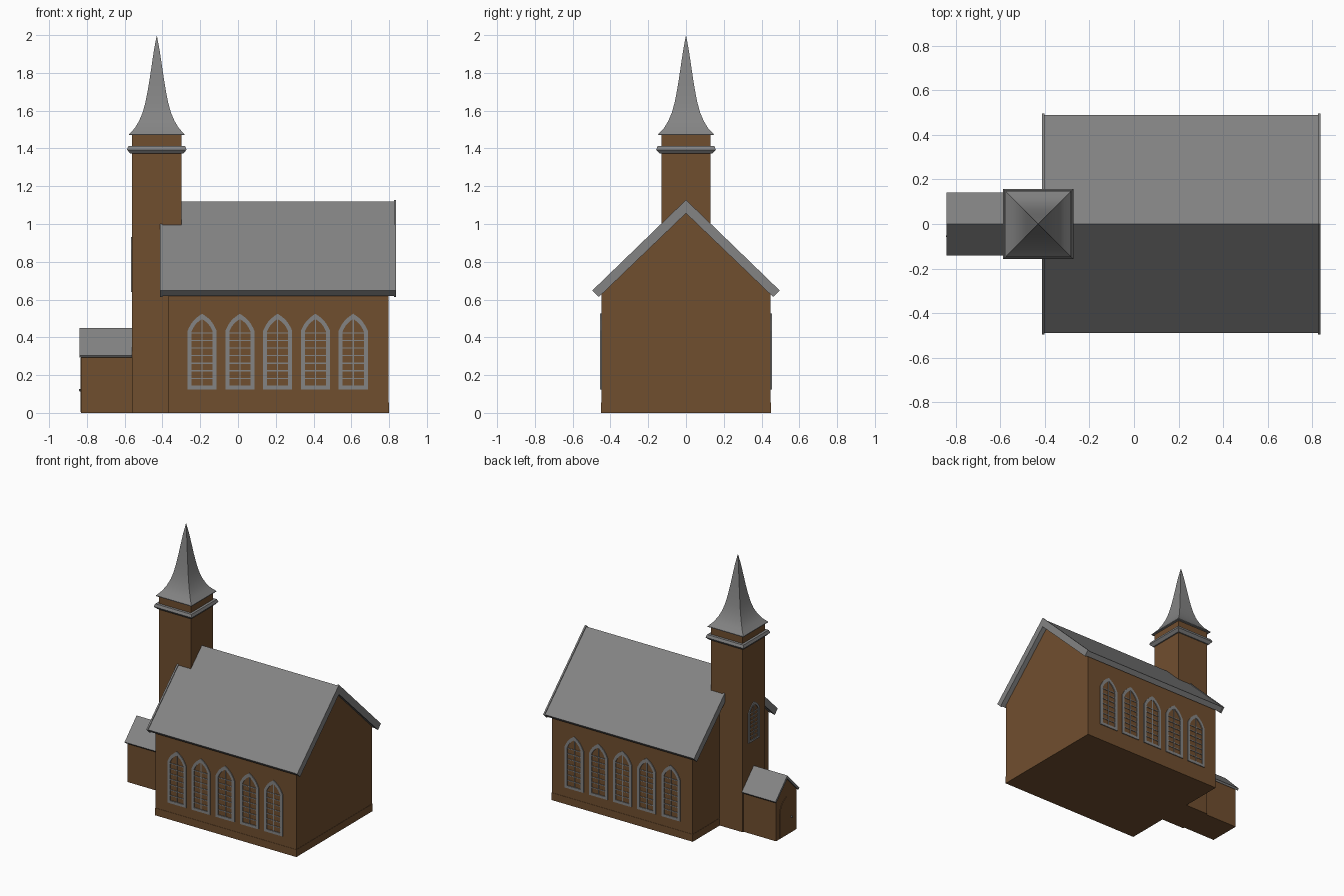
import bpy, bmesh
from math import pi, sin

if "Cube" in bpy.data.objects:
    bpy.data.objects.remove(bpy.data.objects["Cube"])


def material(name, rgb):
    m = bpy.data.materials.new(name)
    m.diffuse_color = (*rgb, 1)
    m.use_nodes = True
    m.node_tree.nodes["Principled BSDF"].inputs["Base Color"].default_value = m.diffuse_color
    return m


brown = material("brown_wood", (0.163, 0.077, 0.028))
grey = material("slate_grey", (0.23, 0.23, 0.23))


def finish(name, bm, mat=grey):
    bmesh.ops.recalc_face_normals(bm, faces=bm.faces)
    mesh = bpy.data.meshes.new(name)
    bm.to_mesh(mesh)
    bm.free()
    mesh.materials.append(mat)
    ob = bpy.data.objects.new(name, mesh)
    bpy.context.collection.objects.link(ob)
    return ob


def bridge(bm, a, b):
    n = len(a)
    for i in range(n):
        j = (i + 1) % n
        bm.faces.new((a[i], a[j], b[j], b[i]))


def prism_x(name, half, x0, x1, mat):
    """Extrude a y-z outline, given as its +y half, along x."""
    pts = half + [(-y, z) for y, z in reversed(half) if y > 0]
    bm = bmesh.new()
    a, b = [[bm.verts.new((x, y, z)) for y, z in pts] for x in (x0, x1)]
    bridge(bm, a, b)
    bm.faces.new(a)
    bm.faces.new(b)
    return finish(name, bm, mat)


def roof(name, top, tip, under, inner, x0, x1):
    """Chevron roof slab: ridge, eave tip, eave underside, inner ridge."""
    bm = bmesh.new()
    pts = [(0, top), tip, under, (0, inner), (-under[0], under[1]), (-tip[0], tip[1])]
    a, b = [[bm.verts.new((x, y, z)) for y, z in pts] for x in (x0, x1)]
    bridge(bm, a, b)
    for v in (a, b):
        bm.faces.new(v[0:4])
        bm.faces.new((v[0], v[3], v[4], v[5]))
    return finish(name, bm)


def square_stack(name, cx, profile, mat=grey):
    """Square rings (half width, z) joined from bottom to top."""
    bm = bmesh.new()
    rings = [[bm.verts.new((cx + sx * h, sy * h, z))
              for sx, sy in ((-1, -1), (1, -1), (1, 1), (-1, 1))] for h, z in profile]
    for a, b in zip(rings, rings[1:]):
        bridge(bm, a, b)
    bm.faces.new(rings[0])
    bm.faces.new(rings[-1])
    return finish(name, bm, mat)


def arch(w, z0, spring, rise, n=6, bulge=0.09):
    """Pointed arch outline in x-z, its sides slightly bowed outwards."""
    right = []
    for i in range(n):
        t, s = i / n, bulge * sin(pi * i / n)
        right.append((w * (1 - t) + s * rise, spring + rise * t + s * w))
    left = [(-x, z) for x, z in reversed(right)]
    return [(w, z0)] + right + [(0, spring + rise)] + left + [(-w, z0)]


def add_box(bm, x0, x1, y0, y1, z0, z1):
    lo, hi = [[bm.verts.new(p) for p in ((x0, y0, z), (x1, y0, z), (x1, y1, z), (x0, y1, z))]
              for z in (z0, z1)]
    bridge(bm, lo, hi)
    bm.faces.new(lo)
    bm.faces.new(hi)


def window(name, loc, turn, scale=(1, 1, 1), count=1):
    """Arched frame with glazing bars, facing -y before turning."""
    bm = bmesh.new()
    outer, inner = arch(0.077, 0, 0.31, 0.09), arch(0.056, 0.02, 0.306, 0.066)
    loops = [[bm.verts.new((x, y, z)) for x, z in o]
             for o, y in ((outer, 0.008), (outer, -0.006), (inner, -0.006), (inner, 0.008))]
    for i in range(4):
        bridge(bm, loops[i], loops[(i + 1) % 4])
    add_box(bm, -0.003, 0.003, -0.004, 0.006, 0.01, 0.375)
    for i in range(7):
        z = 0.058 + i * 0.04
        add_box(bm, -0.06, 0.06, -0.004, 0.006, z - 0.003, z + 0.003)
    ob = finish(name, bm)
    ob.location, ob.rotation_euler, ob.scale = loc, (0, 0, turn), scale
    if count > 1:
        m = ob.modifiers.new("row", 'ARRAY')
        m.count = count
        m.use_relative_offset = False
        m.use_constant_offset = True
        m.constant_offset_displace = (0.2, 0, 0)
    return ob


# Nave
prism_x("nave_walls", [(0.448, 0.0), (0.448, 0.64), (0, 1.09)], -0.369, 0.797, brown)
prism_x("nave_plinth", [(0.45, 0.0), (0.45, 0.055)], -0.371, 0.799, brown)
roof("nave_roof", 1.12, (0.49, 0.647), (0.462, 0.62), 1.065, -0.405, 0.829)
for side, x in (("west", -0.413), ("east", 0.825)):
    roof("bargeboard_" + side, 1.128, (0.496, 0.648), (0.461, 0.614), 1.057, x, x + 0.012)

# Tower, cornice belt and flared spire
TX = -0.43
square_stack("tower", TX, [(0.131, 0), (0.131, 1.475)], brown)
square_stack("tower_belt", TX, [(0.125, 1.373), (0.14, 1.373), (0.158, 1.393),
                                (0.15, 1.413), (0.125, 1.413)])
spire = square_stack("spire", TX, [(0.147, 1.47), (0.147, 1.475), (0.117, 1.507), (0.094, 1.545),
                                   (0.075, 1.59), (0.061, 1.64), (0.049, 1.7), (0.038, 1.765),
                                   (0.027, 1.84), (0.015, 1.92), (0.001, 1.995)])
bpy.context.view_layer.objects.active = spire
spire.select_set(True)
bpy.ops.object.shade_smooth_by_angle(angle=0.6)

# Porch
prism_x("porch_walls", [(0.12, 0), (0.12, 0.315), (0, 0.435)], -0.83, -0.5605, brown)
roof("porch_roof", 0.45, (0.142, 0.305), (0.132, 0.293), 0.425, -0.84, -0.561)

# Arched porch door with knob
bm = bmesh.new()
a, b = [[bm.verts.new((x, y, z)) for y, z in arch(0.08, 0.005, 0.19, 0.1, bulge=0.15)]
        for x in (-0.834, -0.82)]
bridge(bm, a, b)
bm.faces.new(a)
bm.faces.new(b)
finish("porch_door", bm, brown)
bm = bmesh.new()
bmesh.ops.create_uvsphere(bm, u_segments=12, v_segments=8, radius=0.007)
finish("door_knob", bm).location = (-0.836, -0.055, 0.12)

# Windows: five on each long wall, one on the tower
window("front_windows", (-0.19, -0.448, 0.125), 0, count=5)
window("back_windows", (0.61, 0.448, 0.125), pi, count=5)
window("tower_window", (-0.561, 0, 0.64), -pi / 2, (0.85, 1, 0.725))
